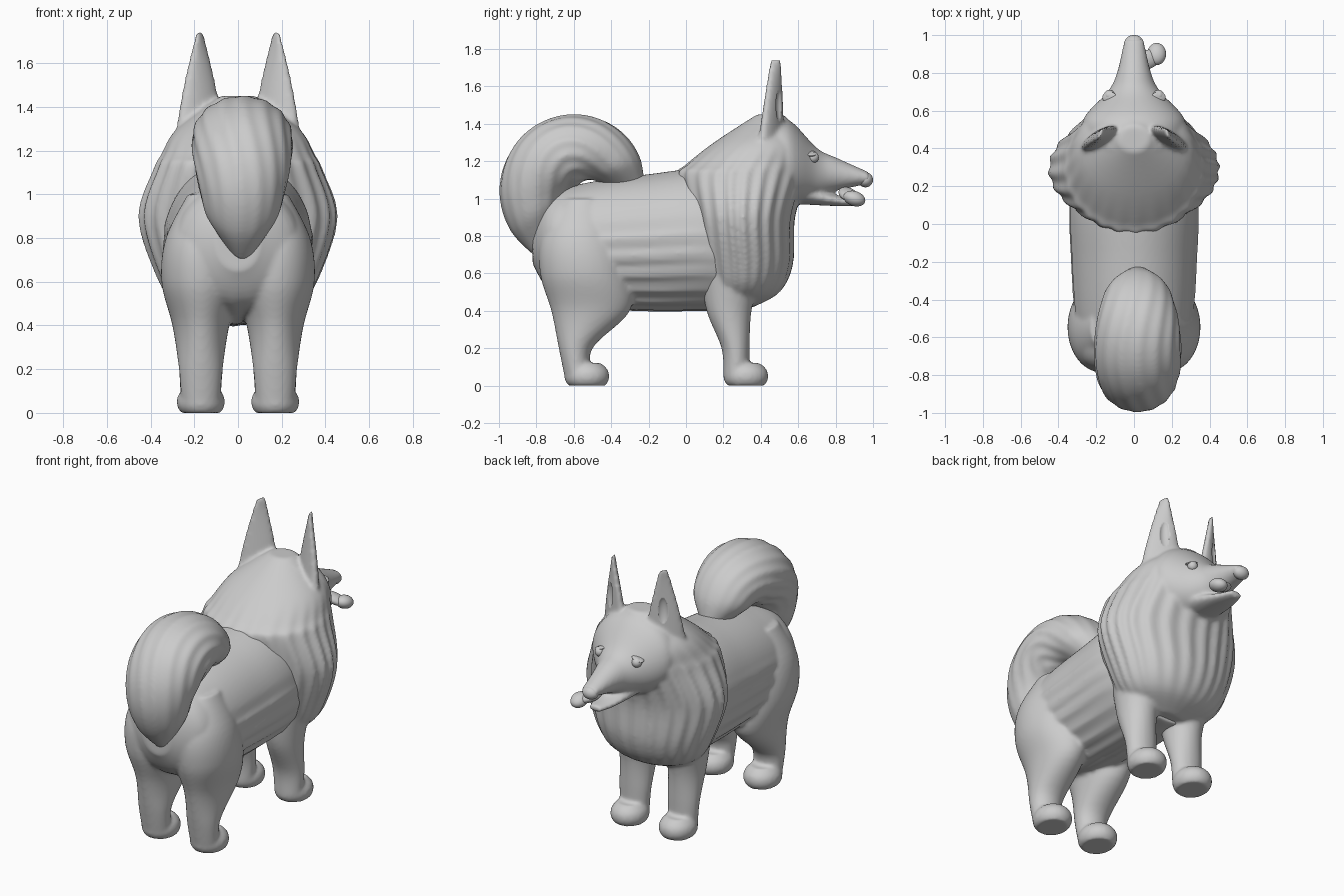
import bpy, bmesh, math
from math import sin, cos, pi, sqrt
from mathutils import Vector

default_cube = bpy.data.objects.get("Cube")
if default_cube:
    bpy.data.objects.remove(default_cube)

GREY = (.6, .6, .6, 1)
plain_grey = bpy.data.materials.new("plain grey")
plain_grey.use_nodes = True
plain_grey.diffuse_color = GREY
plain_grey.node_tree.nodes["Principled BSDF"].inputs["Base Color"].default_value = GREY


def smooth_path(points, steps=6):
    """Catmull-Rom resampling of the points, which are vectors of any length."""
    padded = [points[0], *points, points[-1]]
    result = []
    for before, start, end, after in zip(padded, padded[1:], padded[2:], padded[3:]):
        for step in range(steps):
            t = step / steps
            pull_in = (end - before) / 2
            pull_out = (after - start) / 2
            gap = end - start
            result.append(start + pull_in * t + (gap * 3 - pull_in * 2 - pull_out) * t ** 2
                          + (pull_in + pull_out - gap * 2) * t ** 3)
    return result + [points[-1]]


def no_fur(angle, t):
    return 0


def loft(bm, sections, fur=no_fur, segments=72):
    """Skin oval rings; each section is a near point, a far point and a half width."""
    packed = [Vector((*near, *far, width)) for near, far, width in sections]
    path = smooth_path(packed)
    rings = []
    for index, section in enumerate(path):
        near, far, width = Vector(section[:3]), Vector(section[3:6]), section[6]
        ring = []
        for step in range(segments):
            angle = math.tau * step / segments
            swell = 1 + fur(angle, index / len(path))
            across = Vector((width * cos(angle), 0, 0))
            along = (far - near) / 2 * sin(angle)
            ring.append(bm.verts.new((near + far) / 2 + (across + along) * swell))
        rings.append(ring)
    for lower, upper in zip(rings, rings[1:]):
        for step in range(segments):
            bm.faces.new((lower[step], lower[step - 1], upper[step - 1], upper[step]))
    bm.faces.new(rings[0])
    bm.faces.new(reversed(rings[-1]))


def upright(rows, x=0):
    """Level sections from height, back, front and half width."""
    return [((x, back, z), (x, front, z), width) for z, back, front, width in rows]


def lengthwise(rows):
    """Cross sections from y, bottom, top and half width."""
    return [((0, y, bottom), (0, y, top), width) for y, bottom, top, width in rows]


def paw(bm, x, heel):
    rows = []
    for step in range(5):
        z = step * .03
        bulge = sqrt(1 - ((z - .05) / .09) ** 2)
        middle = heel + .12
        rows.append((z, middle - .12 * bulge, middle + .12 * bulge, .11 * bulge))
    loft(bm, upright(rows, x))


def finish(name, bm, cutters=()):
    """Fuse the lofts of one part into a single soft skin, then cut its hollows."""
    bmesh.ops.recalc_face_normals(bm, faces=bm.faces)
    mesh = bpy.data.meshes.new(name)
    bm.to_mesh(mesh)
    bm.free()
    mesh.materials.append(plain_grey)
    part = bpy.data.objects.new(name, mesh)
    bpy.context.collection.objects.link(part)
    fuse = part.modifiers.new("fuse", "REMESH")
    fuse.mode = "VOXEL"
    fuse.voxel_size = .012
    fuse.use_smooth_shade = True
    soften = part.modifiers.new("soften", "SMOOTH")
    soften.iterations = 5
    for cutter in cutters:
        hollow = part.modifiers.new("hollow", "BOOLEAN")
        hollow.operation = "DIFFERENCE"
        hollow.object = cutter


def ball(name, location, size, rotation=(0, 0, 0)):
    bpy.ops.mesh.primitive_uv_sphere_add(radius=1, location=location, rotation=rotation)
    part = bpy.context.object
    part.name = name
    part.scale = size
    part.data.materials.append(plain_grey)
    bpy.ops.object.shade_smooth()
    return part


def flank_fur(angle, t):
    return .02 * sin(angle * 22) * sin(pi * t) ** 2 if sin(angle) < .3 else 0


def mane_fur(angle, t):
    return .02 * sin(angle * 24 + sin(angle * 3)) * max(0, sin(pi * t * 1.2))


def tail_fur(angle, t):
    return .02 * sin(angle * 15 + 3 * sin(t * 9)) * sin(pi * t)


# Torso with ridged flanks, and the hind legs
bm = bmesh.new()
loft(bm, lengthwise([(-.82, .65, .9, .1), (-.72, .5, 1.03, .27), (-.5, .42, 1.09, .31),
                     (-.2, .4, 1.13, .33), (.1, .4, 1.16, .34), (.3, .4, 1.1, .3)]), flank_fur)
for x in (-.17, .17):
    loft(bm, upright([(.05, -.65, -.5, .09), (.2, -.68, -.5, .1), (.4, -.72, -.3, .13),
                      (.6, -.78, -.3, .18), (.8, -.77, -.35, .16), (1, -.65, -.45, .06)], x))
    paw(bm, x, -.65)
finish("torso_and_hind_legs", bm)

# Ear hollows
hollows = []
for side in (-1, 1):
    cutter = ball("ear_hollow_cutter", (side * .2, .52, 1.48), (.04, .04, .11), (.1, 0, side * -.6))
    cutter.hide_render = True
    cutter.hide_set(True)
    hollows.append(cutter)

# Mane with upright ridges, head and lower jaw
bm = bmesh.new()
loft(bm, upright([(.42, .2, .36, .12), (.5, .1, .5, .29), (.65, .04, .57, .38), (.9, 0, .58, .45),
                  (1.12, -.05, .65, .38), (1.18, 0, .66, .35), (1.3, .15, .65, .28),
                  (1.45, .38, .52, .08)]),
     mane_fur, segments=180)
loft(bm, lengthwise([(.4, 1, 1.45, .24), (.55, .96, 1.42, .27), (.7, 1, 1.27, .14),
                     (.8, 1.04, 1.22, .09), (.98, 1.08, 1.14, .05)]))
loft(bm, lengthwise([(.6, .97, 1.1, .13), (.8, .96, 1.02, .08), (.92, .96, 1, .04)]))

# Pointed ears, turned outward, and front legs
for side in (-1, 1):
    ear = []
    for step in range(7):
        t = step / 6
        width = .015 + .1 * (1 - t ** 1.5)
        middle = Vector((side * .175, .45 + .03 * t, 1.2 + .54 * t))
        turn = Vector((side * -.7 * width, .08 - .05 * t, 0))
        ear.append((middle - turn, middle + turn, width * .7))
    loft(bm, ear)
    x = side * .17
    loft(bm, upright([(.05, .2, .34, .09), (.2, .19, .34, .1), (.4, .11, .35, .11),
                      (.6, .08, .4, .14)], x))
    paw(bm, x, .2)
finish("mane_head_and_front_legs", bm, hollows)

# Bushy tail curling round a point above the rump
bm = bmesh.new()
hub = Vector((.02, -.57, 1.05))
tail = []
for step in range(11):
    t = step / 10
    turn = math.radians(235 - 230 * t)
    outward = Vector((0, cos(turn), sin(turn)))
    inner = .02 + .12 * (2 * t - 1) ** 2
    tail.append((hub + outward * inner, hub + outward * (.43 - .08 * t * t),
                 .08 + .15 * sqrt(sin(pi * t))))
loft(bm, tail, tail_fur, segments=120)
finish("tail", bm)

# Face details
for side, label in ((-1, "right"), (1, "left")):
    ball(label + "_eye", (side * .13, .68, 1.22), (.03, .03, .03))
    ball(label + "_brow", (side * .13, .67, 1.24), (.04, .03, .01), (0, side * .3, 0))
ball("nose", (0, .96, 1.1), (.05, .04, .04))
ball("tongue", (.07, .87, 1.02), (.08, .05, .03), (0, .4, .4))
ball("tongue_tip", (.12, .9, 1), (.05, .06, .04), (-.3, 0, 0))
